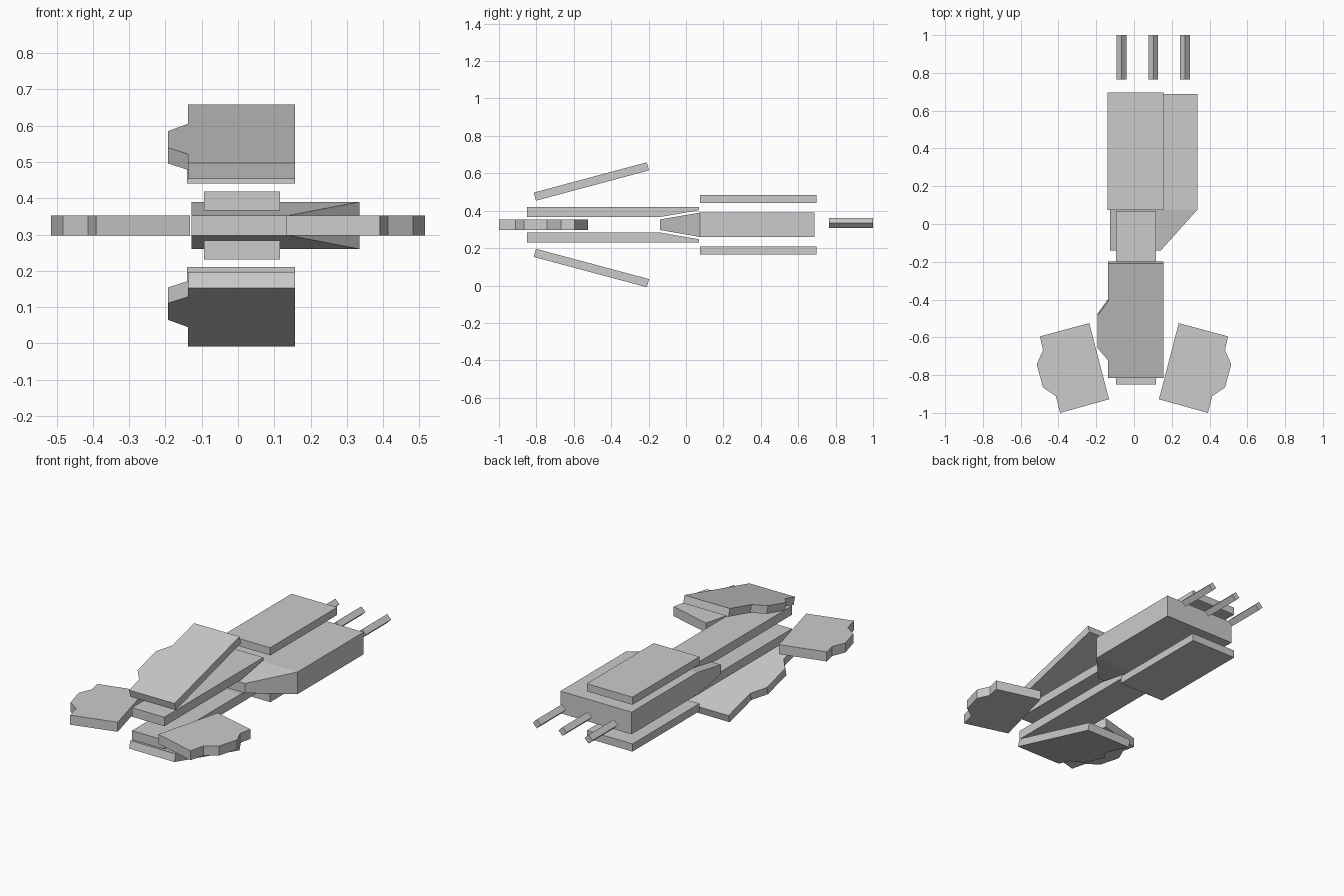
import bpy, bmesh, math
from mathutils import Matrix, Vector

if "Cube" in bpy.data.objects:
    bpy.data.objects.remove(bpy.data.objects["Cube"])

MID = 0.325  # height of the horizontal symmetry plane


def loft(name, rings):
    """Join equal-length rings of points into a closed solid."""
    bm = bmesh.new()
    loops = [[bm.verts.new(p) for p in ring] for ring in rings]
    n = len(loops[0])
    for a, b in zip(loops, loops[1:]):
        for i in range(n):
            j = (i + 1) % n
            bm.faces.new((a[i], a[j], b[j], b[i]))
    bm.faces.new(loops[0][::-1])
    bm.faces.new(loops[-1])
    bmesh.ops.recalc_face_normals(bm, faces=bm.faces)
    mesh = bpy.data.meshes.new(name)
    bm.to_mesh(mesh)
    bm.free()
    obj = bpy.data.objects.new(name, mesh)
    bpy.context.collection.objects.link(obj)
    return obj


def flat_plate(name, outline, z0, z1):
    return loft(name, [[(x, y, z) for x, y in outline] for z in (z0, z1)])


def rect_ring(x0, x1, y, z0, z1):
    return [(x0, y, z0), (x1, y, z0), (x1, y, z1), (x0, y, z1)]


def mirrored(obj, name, axis):
    """Copy a part across x = 0 or across the mid height."""
    centre = Vector((0, 0, MID))
    m = (Matrix.Translation(centre) @ Matrix.Scale(-1, 4, axis)
         @ Matrix.Translation(-centre))
    copy = bpy.data.objects.new(name, obj.data.copy())
    copy.data.transform(m)
    copy.data.flip_normals()
    bpy.context.collection.objects.link(copy)


# Main hull, tapering to the front on its right side
loft("hull", [rect_ring(-0.128, 0.142, -0.14, 0.297, 0.353),
              rect_ring(-0.128, 0.335, 0.075, 0.26, 0.39),
              rect_ring(-0.128, 0.335, 0.688, 0.26, 0.39)])

# Armour plates above and below the hull
plate = flat_plate("upper_armour_plate", [(-0.14, 0.075), (0.157, 0.075),
                   (0.157, 0.697), (-0.14, 0.697)], 0.44, 0.485)
mirrored(plate, "lower_armour_plate", (0, 0, 1))

# Long rails, thinned where they pass over the tapering hull
rail_profile = [(-0.85, 0.366), (-0.14, 0.366), (0.07, 0.403),
                (0.07, 0.419), (-0.85, 0.419)]
rail = loft("upper_rail", [[(x, y, z) for y, z in rail_profile]
                           for x in (-0.094, 0.116)])
mirrored(rail, "lower_rail", (0, 0, 1))

# Tilted panels with a bulge along one edge
panel_outline = [(0.157, 0), (0.157, 0.626), (-0.138, 0.626), (-0.138, 0.418),
                 (-0.193, 0.34), (-0.193, 0.163), (-0.138, 0.096), (-0.138, 0)]
panel = flat_plate("upper_tilted_panel", panel_outline, -0.045, 0)
panel.data.transform(Matrix.Translation((0, -0.814, 0.497))
                     @ Matrix.Rotation(math.radians(15), 4, 'X'))
mirrored(panel, "lower_tilted_panel", (0, 0, 1))

# Side fins with a stepped outer edge
fin_outline = [(0.237, -0.525), (0.498, -0.595), (0.482, -0.668), (0.515, -0.743),
               (0.482, -0.865), (0.413, -0.912), (0.391, -1.0), (0.132, -0.928)]
fin = flat_plate("right_fin", fin_outline, 0.297, 0.353)
mirrored(fin, "left_fin", (1, 0, 0))

# Three diamond-section rods behind the hull
for i, x in enumerate((-0.067, 0.102, 0.27)):
    r = 0.026
    loft(f"rod_{i + 1}", [[(x - r, y, 0.334), (x, y, 0.334 - r),
                           (x + r, y, 0.334), (x, y, 0.334 + r)]
                          for y in (0.765, 1.0)])
